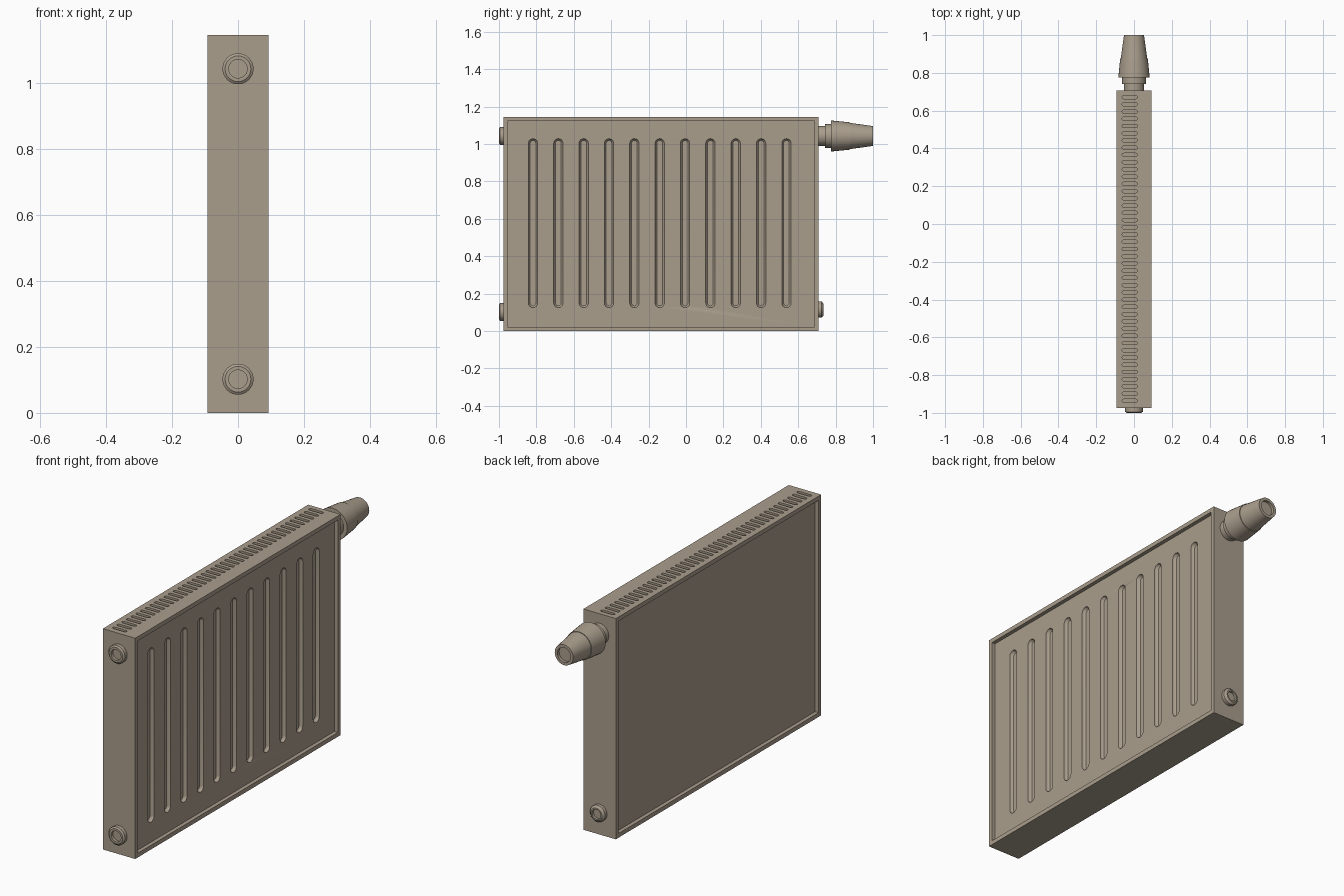
import bpy, bmesh, math
from mathutils import Matrix, Vector

cube = bpy.data.objects.get("Cube")
if cube:
    bpy.data.objects.remove(cube, do_unlink=True)

# Single enamel colour
enamel = bpy.data.materials.new("warm_grey_enamel")
enamel.use_nodes = True
COLOUR = (0.40, 0.34, 0.265, 1)
enamel.diffuse_color = COLOUR
enamel.node_tree.nodes["Principled BSDF"].inputs["Base Color"].default_value = COLOUR

X, Y0, Y1, TOP = 0.093, -0.975, 0.708, 1.145
RECESS = 0.02


def make_object(name, bm):
    bmesh.ops.recalc_face_normals(bm, faces=bm.faces[:])
    mesh = bpy.data.meshes.new(name)
    bm.to_mesh(mesh)
    bm.free()
    mesh.materials.append(enamel)
    obj = bpy.data.objects.new(name, mesh)
    bpy.context.collection.objects.link(obj)
    return obj


def smooth(obj, angle=30):
    bpy.ops.object.select_all(action="DESELECT")
    obj.select_set(True)
    bpy.context.view_layer.objects.active = obj
    bpy.ops.object.shade_smooth_by_angle(angle=math.radians(angle))


def add_capsule(bm, centre, along, across, length, layers, steps=8):
    """Closed round-ended prism; layers are (radius, offset along normal)."""
    normal = along.cross(across)
    half = length / 2 - layers[0][0]
    rings = []
    for radius, height in layers:
        ring = []
        for end in (1, -1):
            for i in range(steps + 1):
                a = math.pi * i / steps
                p = (along * end * (half + radius * math.sin(a))
                     + across * end * radius * math.cos(a))
                ring.append(bm.verts.new(centre + p + normal * height))
        rings.append(ring)
    n = len(rings[0])
    for a, b in zip(rings, rings[1:]):
        for i in range(n):
            bm.faces.new((a[i], a[(i + 1) % n], b[(i + 1) % n], b[i]))
    bm.faces.new(rings[0])
    bm.faces.new(rings[-1])


def turned(name, z, profile, sides=32):
    """Lathe (y, radius) rings about a y-parallel axis, capping both ends."""
    bm = bmesh.new()
    rings = []
    for y, r in profile:
        rings.append([bm.verts.new((r * math.cos(t), y, z + r * math.sin(t)))
                      for t in (math.tau * i / sides for i in range(sides))])
    for a, b in zip(rings, rings[1:]):
        for i in range(sides):
            j = (i + 1) % sides
            bm.faces.new((a[i], a[j], b[j], b[i]))
    bm.faces.new(rings[0])
    bm.faces.new(rings[-1])
    obj = make_object(name, bm)
    smooth(obj)
    return obj


# Casing: box with both large sides framed and sunk
bm = bmesh.new()
size = Matrix.Diagonal((2 * X, Y1 - Y0, TOP, 1))
bmesh.ops.create_cube(bm, size=1,
                      matrix=Matrix.Translation((0, (Y0 + Y1) / 2, TOP / 2)) @ size)
bm.normal_update()
for side in [f for f in bm.faces if abs(f.normal.x) > 0.9]:
    direction = side.normal.copy()
    bmesh.ops.inset_region(bm, faces=[side], thickness=0.031)
    walls = bmesh.ops.extrude_discrete_faces(bm, faces=[side])["faces"]
    bmesh.ops.translate(bm, verts=walls[0].verts[:], vec=-direction * RECESS)
casing = make_object("casing", bm)

# Cutter: pressed grooves on one panel, vent slots along the top
EX, EY, EZ = (Vector(v) for v in ((1, 0, 0), (0, 1, 0), (0, 0, 1)))
bm = bmesh.new()
for i in range(11):
    centre = Vector((X - RECESS, -0.818 + 0.1355 * i, 0.577))
    add_capsule(bm, centre, EY.cross(EX) * -1, EY * -1, 0.91,
                [(0.028, 0.004), (0.025, 0), (0.021, -0.011), (0.015, -0.016)])
for i in range(43):
    centre = Vector((-0.0225, 0.672 - 0.0383 * i, TOP))
    add_capsule(bm, centre, EX, EY, 0.081, [(0.009, 0.01), (0.009, -0.025)], 6)
cutter = make_object("groove_and_vent_cutter", bm)
cutter.hide_render = True

cut = casing.modifiers.new("pressings", "BOOLEAN")
cut.operation = "DIFFERENCE"
cut.solver = "EXACT"
cut.object = cutter
bpy.context.view_layer.objects.active = casing
bpy.ops.object.modifier_apply(modifier=cut.name)
bpy.data.objects.remove(cutter, do_unlink=True)
smooth(casing, 35)

# Pipe sockets on the front end
for label, z in (("lower", 0.102), ("upper", 1.043)):
    turned(label + "_pipe_socket", z,
           [(Y0 + 0.01, 0.047), (-0.994, 0.047), (-1.0, 0.039),
            (-1.0, 0.028), (-0.985, 0.028)])

# Bleed plug low on the back end
turned("bleed_plug", 0.115,
       [(Y1 - 0.01, 0.043), (0.725, 0.043), (0.735, 0.032),
        (0.735, 0.025), (0.722, 0.025)])

# Thermostatic valve high on the back end
turned("valve_neck", 1.043, [(Y1 - 0.01, 0.053), (0.75, 0.053)])
turned("valve_collar", 1.043, [(0.742, 0.063), (0.785, 0.063)])
turned("valve_body", 1.043, [(0.776, 0.083), (0.877, 0.073), (0.877, 0.06)])
turned("valve_knob", 1.043,
       [(0.87, 0.071), (1.0, 0.053), (1.0, 0.038), (0.985, 0.038)])
